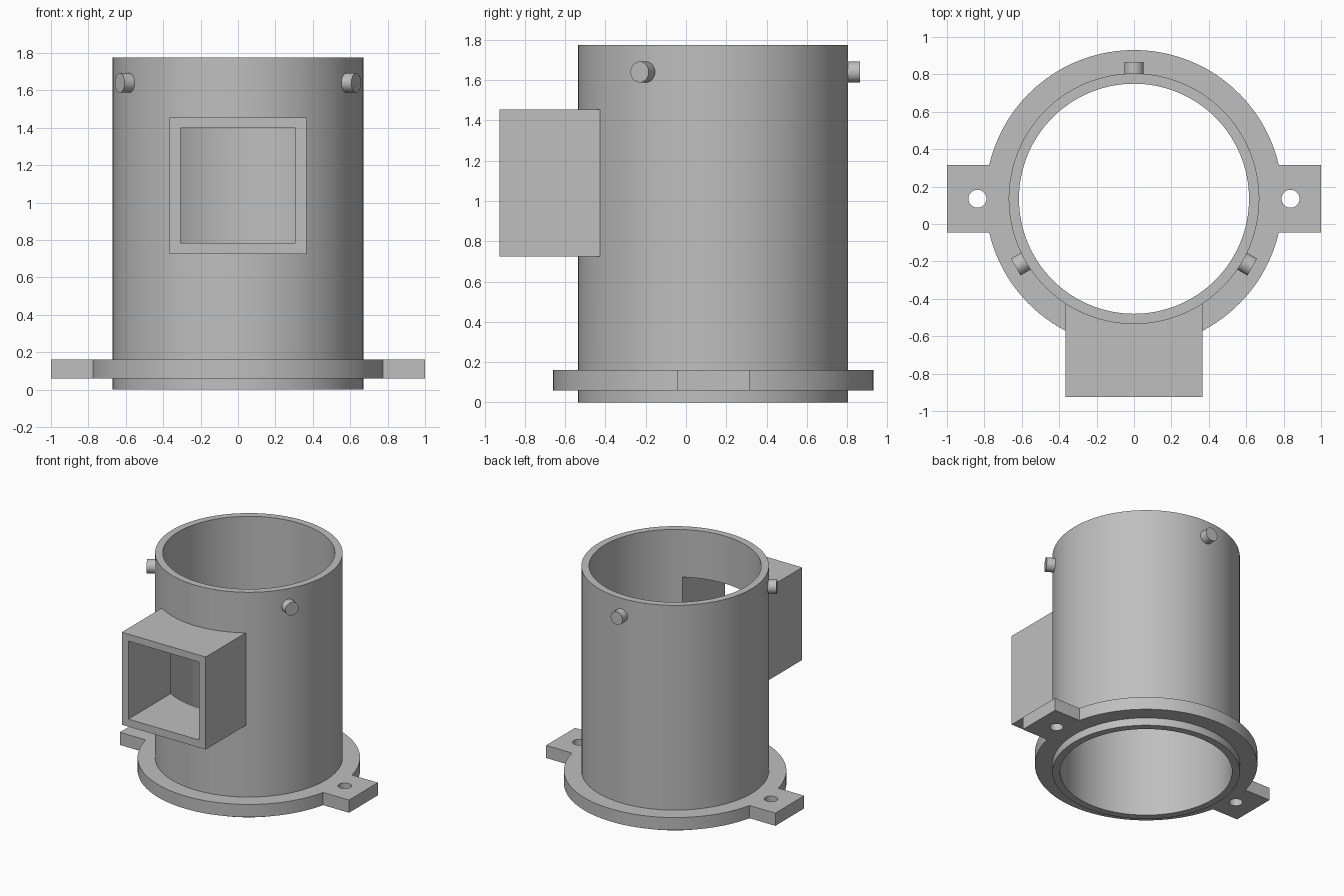
import bpy, bmesh, math
from mathutils import Matrix, Vector

if "Cube" in bpy.data.objects:
    bpy.data.objects.remove(bpy.data.objects["Cube"], do_unlink=True)

CY = 0.135                      # tube axis in y
OUTER, BORE, SLEEVE = 0.67, 0.615, 0.64
HEIGHT = 1.775
SEGMENTS = 128

grey = bpy.data.materials.new("plain_grey")
grey.use_nodes = True
colour = (0.52, 0.52, 0.52, 1)
grey.diffuse_color = colour
grey.node_tree.nodes["Principled BSDF"].inputs["Base Color"].default_value = colour


def make_object(name, bm):
    bmesh.ops.recalc_face_normals(bm, faces=bm.faces)
    mesh = bpy.data.meshes.new(name)
    bm.to_mesh(mesh)
    bm.free()
    mesh.materials.append(grey)
    obj = bpy.data.objects.new(name, mesh)
    bpy.context.collection.objects.link(obj)
    return obj


def prism(name, outline, z0, z1):
    """Extrude a flat outline from z0 to z1."""
    bm = bmesh.new()
    face = bm.faces.new([bm.verts.new((x, y, z0)) for x, y in outline])
    top = bmesh.ops.extrude_face_region(bm, geom=[face])["geom"]
    verts = [v for v in top if isinstance(v, bmesh.types.BMVert)]
    bmesh.ops.translate(bm, verts=verts, vec=(0, 0, z1 - z0))
    return make_object(name, bm)


def arc(radius, start, end, steps, x=0, y=CY):
    angles = [start + (end - start) * i / steps for i in range(steps + 1)]
    return [(x + radius * math.cos(a), y + radius * math.sin(a)) for a in angles]


def cylinder(name, radius, z0, z1, x=0, segments=SEGMENTS):
    return prism(name, arc(radius, 0, math.tau, segments, x)[:-1], z0, z1)


def block(name, x, y0, y1, z0, z1):
    return prism(name, [(-x, y0), (x, y0), (x, y1), (-x, y1)], z0, z1)


def cut(obj, cutter):
    """Subtract the cutter, bake the result and discard the cutter."""
    cutter.hide_render = True
    mod = obj.modifiers.new("cut", "BOOLEAN")
    mod.operation, mod.solver, mod.object = "DIFFERENCE", "EXACT", cutter
    bpy.context.view_layer.update()
    evaluated = obj.evaluated_get(bpy.context.evaluated_depsgraph_get())
    mesh = bpy.data.meshes.new_from_object(evaluated)
    obj.modifiers.clear()
    obj.data = mesh
    bpy.data.objects.remove(cutter, do_unlink=True)


def window_cutter():
    return block("window_cutter", 0.308, -1.2, -0.1, 0.785, 1.4)


# Open tube with a window through its front wall
tube = cylinder("tube", OUTER, 0, HEIGHT)
cut(tube, cylinder("bore_cutter", BORE, -0.2, HEIGHT + 0.2))
cut(tube, window_cutter())

# Square duct leading into the window
duct = block("duct", 0.366, -0.925, -0.2, 0.725, 1.455)
cut(duct, cylinder("sleeve_cutter", SLEEVE, -0.2, HEIGHT + 0.2))
cut(duct, window_cutter())

# Round flange with a drilled tab on each side
RIM, TAB = 0.795, 0.18
lip = math.asin(TAB / RIM)
half = arc(RIM, lip, math.pi - lip, SEGMENTS // 2)
outline = [(1, CY - TAB), (1, CY + TAB)] + half
outline += [(-x, 2 * CY - y) for x, y in outline]
flange = prism("mounting_flange", outline, 0.06, 0.16)
cut(flange, cylinder("sleeve_cutter", SLEEVE, -0.2, 0.4))
for side in (-1, 1):
    cut(flange, cylinder("bolt_hole_cutter", 0.048, -0.2, 0.4, side * 0.837, 48))

# Three locating pegs around the top
pegs = []
for name, degrees in (("back_peg", 90), ("left_peg", -30), ("right_peg", 210)):
    direction = Vector((math.cos(math.radians(degrees)), math.sin(math.radians(degrees)), 0))
    bm = bmesh.new()
    bmesh.ops.create_cone(bm, cap_ends=True, segments=48, radius1=0.052, radius2=0.052, depth=0.09)
    centre = Vector((0, CY, 1.64)) + direction * 0.685
    turn = direction.to_track_quat("Z", "Y").to_matrix().to_4x4()
    bm.transform(Matrix.Translation(centre) @ turn)
    pegs.append(make_object(name, bm))

# Smooth the round walls, keep the corners sharp
bpy.ops.object.select_all(action="DESELECT")
for obj in [tube, duct, flange] + pegs:
    obj.select_set(True)
    bpy.context.view_layer.objects.active = obj
bpy.ops.object.shade_smooth_by_angle(angle=math.radians(30))
